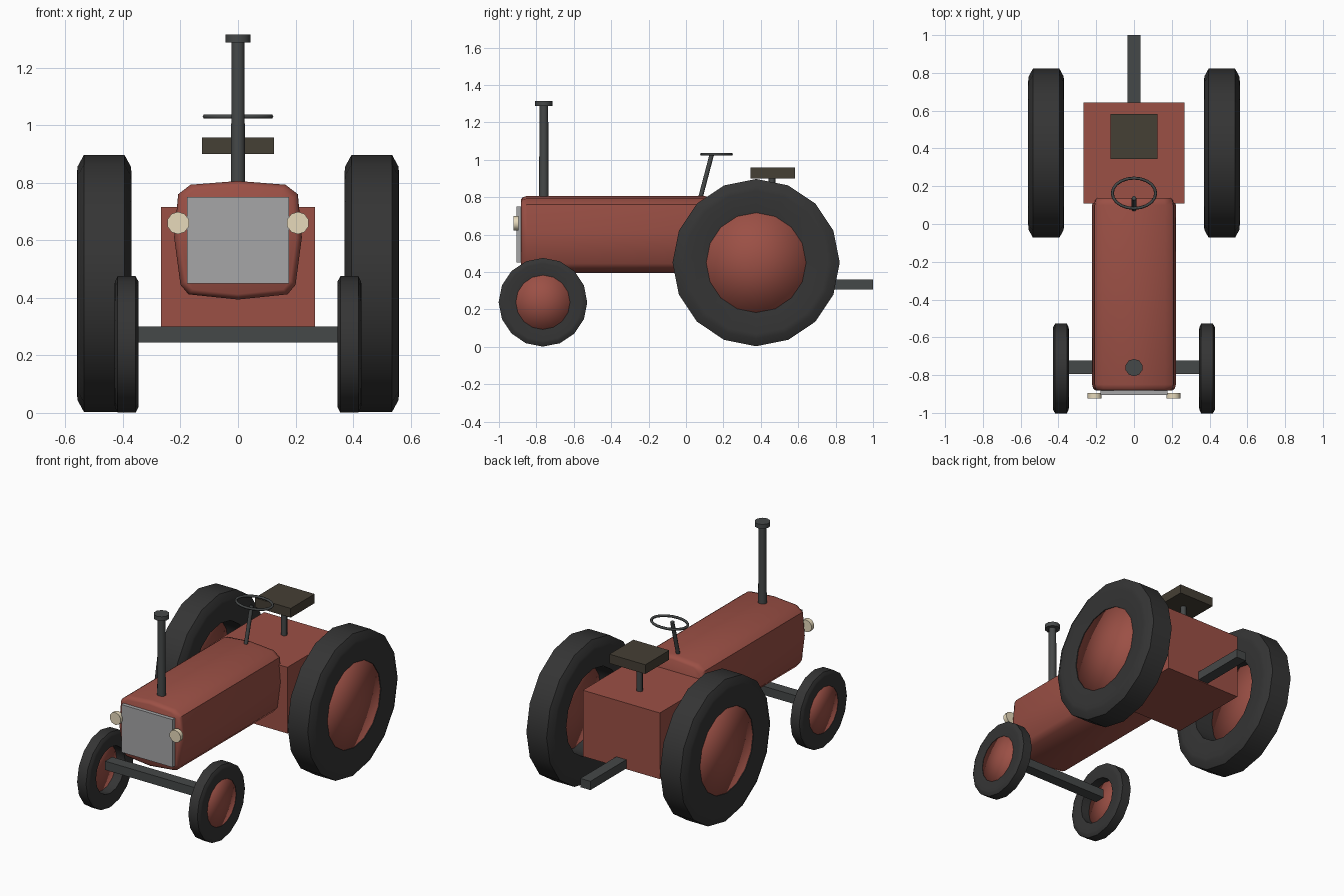
import bpy, bmesh
from math import cos, sin, pi
from mathutils import Vector

if "Cube" in bpy.data.objects:
    bpy.data.objects.remove(bpy.data.objects["Cube"])


def material(name, r, g, b):
    m = bpy.data.materials.new(name)
    m.diffuse_color = (r, g, b, 1)
    m.use_nodes = True
    m.node_tree.nodes["Principled BSDF"].inputs["Base Color"].default_value = m.diffuse_color
    return m


RED = material("red_paint", 0.33, 0.08, 0.06)
RUBBER = material("rubber", 0.035, 0.035, 0.035)
IRON = material("iron", 0.06, 0.065, 0.065)
LEATHER = material("leather", 0.06, 0.05, 0.035)
STEEL = material("steel", 0.38, 0.38, 0.39)
GLASS = material("lamp_glass", 0.8, 0.7, 0.5)


def finish(name, bm, mat, angle=None):
    """Turn a bmesh into an object; angle = smooth shading limit in radians."""
    bmesh.ops.recalc_face_normals(bm, faces=bm.faces)
    me = bpy.data.meshes.new(name)
    bm.to_mesh(me)
    bm.free()
    me.materials.append(mat)
    ob = bpy.data.objects.new(name, me)
    bpy.context.collection.objects.link(ob)
    if angle:
        bpy.ops.object.select_all(action='DESELECT')
        ob.select_set(True)
        bpy.context.view_layer.objects.active = ob
        bpy.ops.object.shade_smooth_by_angle(angle=angle)
    return ob


def box(name, lo, hi, mat):
    bm = bmesh.new()
    bmesh.ops.create_cube(bm, size=1)
    for v in bm.verts:
        v.co = Vector([l + (c + 0.5) * (h - l) for l, h, c in zip(lo, hi, v.co)])
    return finish(name, bm, mat)


def rod(name, a, b, r1, r2, sides, mat):
    a, b = Vector(a), Vector(b)
    bm = bmesh.new()
    bmesh.ops.create_cone(bm, cap_ends=True, segments=sides, radius1=r1, radius2=r2,
                          depth=(b - a).length)
    q = (b - a).to_track_quat('Z', 'Y')
    for v in bm.verts:
        v.co = q @ v.co + (a + b) / 2
    return finish(name, bm, mat, 0.9)


def skin(name, rings, mat, angle, close=False, cap=False):
    """Bridge equal-length rings of points."""
    bm = bmesh.new()
    vs = [[bm.verts.new(p) for p in ring] for ring in rings]
    n = len(vs[0])
    pairs = list(zip(vs, vs[1:])) + ([(vs[-1], vs[0])] if close else [])
    for p, q in pairs:
        for i in range(n):
            j = (i + 1) % n
            bm.faces.new((p[i], p[j], q[j], q[i]))
    if cap:
        bm.faces.new(vs[0])
        bm.faces.new(vs[-1])
    bmesh.ops.remove_doubles(bm, verts=bm.verts, dist=1e-5)
    return finish(name, bm, mat, angle)


def lathe(name, centre, profile, side, mat, angle, close, n=16):
    """Spin (x, radius) points about the x axis."""
    cx, cy, cz = centre
    rings = [[(side * (cx + x), cy + r * sin(2 * pi * i / n), cz + r * cos(2 * pi * i / n))
              for i in range(n)] for x, r in profile]
    return skin(name, rings, mat, angle, close)


# Wheels: tyre ring with a shallow hub disc near its outer side
def wheel(name, side, centre, r, hub, half, shoulder):
    w, t = half, shoulder
    tyre = [(-w * .85, hub), (-w, r - t * 1.6), (-w * .97, r - t), (-w * .74, r),
            (w * .74, r), (w * .97, r - t), (w, r - t * 1.6), (w * .85, hub)]
    lathe(name + "_tyre", centre, tyre, side, RUBBER, 1.0, True)
    disc = [(w * .95, 0), (w * .8, hub), (w * .55, hub), (w * .55, 0)]
    lathe(name + "_hub", centre, disc, side, RED, pi, False)


for label, s in (("right", 1), ("left", -1)):
    wheel("rear_wheel_" + label, s, (0.465, 0.375, 0.45), 0.447, 0.267, 0.095, 0.04)
    wheel("front_wheel_" + label, s, (0.387, -0.765, 0.238), 0.237, 0.145, 0.042, 0.018)
    # Headlamps
    rod("headlamp_" + label, (s * 0.208, -0.895, 0.66), (s * 0.208, -0.923, 0.66),
        0.039, 0.039, 10, GLASS)

# Hood: rounded cross-section with softened ends
half = [(0, .806), (.165, .793), (.208, .76), (.222, .61), (.2, .445), (.172, .412), (0, .394)]
section = half + [(-x, z) for x, z in reversed(half[1:-1])]
rings = []
for y, k in ((-.882, .91), (-.873, .97), (-.85, 1), (.1, 1), (.127, .97), (.138, .91)):
    rings.append([(x * k, y, .6 + (z - .6) * k) for x, z in section])
skin("hood", rings, RED, 0.75, cap=True)

# Rear body, grille, axle, drawbar
box("rear_body", (-.268, .108, .3), (.268, .643, .716), RED)
box("grille", (-.178, -.905, .45), (.178, -.87, .75), STEEL)
box("front_axle", (-.37, -.793, .245), (.37, -.723, .3), IRON)
box("drawbar", (-.035, .6, .305), (.035, 1.0, .36), IRON)

# Seat on its post
box("seat", (-.125, .345, .9), (.125, .583, .958), LEATHER)
rod("seat_post", (0, .46, .7), (0, .46, .905), .018, .018, 8, IRON)

# Exhaust pipe and cap
rod("exhaust_pipe", (0, -.76, .78), (0, -.76, 1.29), .026, .023, 10, IRON)
rod("exhaust_cap", (0, -.76, 1.288), (0, -.76, 1.315), .046, .046, 10, IRON)

# Steering column and oval wheel
rod("steering_column", (0, .07, .77), (0, .137, 1.025), .012, .012, 8, IRON)
rings = []
for i in range(20):
    a = 2 * pi * i / 20
    rings.append([((.115 + .008 * cos(b)) * cos(a), .163 + (.08 + .008 * cos(b)) * sin(a),
                   1.03 + .008 * sin(b)) for b in (2 * pi * k / 6 for k in range(6))])
skin("steering_wheel", rings, IRON, 1.2, close=True)
